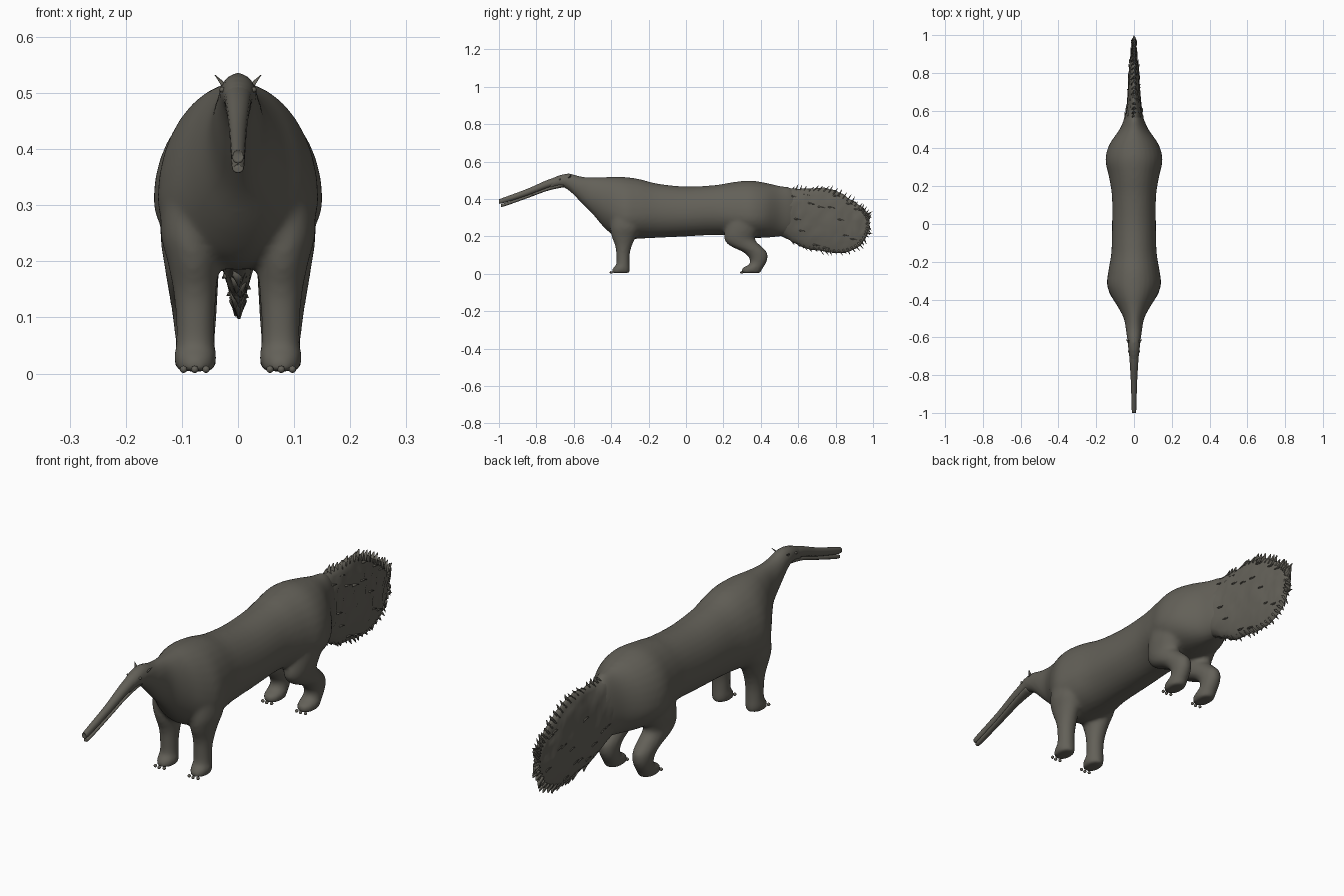
import bpy, bmesh, math, random
from mathutils import Vector, Matrix

if "Cube" in bpy.data.objects:
    bpy.data.objects.remove(bpy.data.objects["Cube"])

random.seed(4)


def material(name, rgb):
    m = bpy.data.materials.new(name)
    m.diffuse_color = (*rgb, 1)
    m.use_nodes = True
    m.node_tree.nodes["Principled BSDF"].inputs["Base Color"].default_value = m.diffuse_color
    return m


FUR = material("grey brown fur", (0.125, 0.118, 0.098))


def smooth_stations(st, n):
    """Catmull-Rom interpolation of rows of numbers."""
    out = []
    for i in range(len(st) - 1):
        p0, p1, p2, p3 = st[max(i - 1, 0)], st[i], st[i + 1], st[min(i + 2, len(st) - 1)]
        for k in range(n):
            t = k / n
            out.append([0.5 * (2 * b + (c - a) * t + (2 * a - 5 * b + 4 * c - d) * t * t
                               + (3 * b - a - 3 * c + d) * t ** 3)
                        for a, b, c, d in zip(p0, p1, p2, p3)])
    return out + [list(st[-1])]


def skin(bm, rings):
    """Join rings of points into a closed tube."""
    vs = [[bm.verts.new(p) for p in r] for r in rings]
    n = len(vs[0])
    for a, b in zip(vs, vs[1:]):
        for i in range(n):
            bm.faces.new((a[i], a[(i + 1) % n], b[(i + 1) % n], b[i]))
    bm.faces.new(vs[0])
    bm.faces.new(vs[-1])


def loft_y(bm, stations, segs=32, steps=4, jitter=0.0):
    """Rows: y, bottom z, top z, half width, height fraction of the widest point."""
    rings = []
    for y, zb, zt, w, f in smooth_stations(stations, steps):
        zc = zb + f * (zt - zb)
        ring = []
        for i in range(segs):
            a = math.tau * i / segs
            s = math.sin(a)
            j = random.uniform(-jitter, jitter)
            x = w * math.cos(a)
            ring.append((x + j * x / max(w, 0.004), y + j, zc + s * ((zt - zc) if s > 0 else (zc - zb)) + j))
        rings.append(ring)
    skin(bm, rings)


def loft_z(bm, stations, side, segs=24, steps=4):
    """Rows: z, centre x, half width x, centre y, half depth y."""
    rings = []
    for z, cx, rx, cy, ry in smooth_stations(stations, steps):
        rings.append([(side * (cx + rx * math.cos(math.tau * i / segs)),
                       cy + ry * math.sin(math.tau * i / segs), z) for i in range(segs)])
    skin(bm, rings)


def finish(bm, name):
    bmesh.ops.recalc_face_normals(bm, faces=bm.faces[:])
    me = bpy.data.meshes.new(name)
    bm.to_mesh(me)
    bm.free()
    for p in me.polygons:
        p.use_smooth = True
    ob = bpy.data.objects.new(name, me)
    bpy.context.collection.objects.link(ob)
    me.materials.append(FUR)
    return ob


def cone(bm, base, tip, radius, flat=1.0, segs=6):
    """Pointed tuft from base to tip, optionally flattened."""
    base, tip = Vector(base), Vector(tip)
    d = tip - base
    rot = d.to_track_quat('Z', 'X').to_matrix().to_4x4()
    m = Matrix.Translation((base + tip) / 2) @ rot @ Matrix.Diagonal((flat, 1, 1, 1))
    bmesh.ops.create_cone(bm, cap_ends=True, segments=segs, radius1=radius,
                          radius2=radius * 0.12, depth=d.length, matrix=m)


def ball(bm, pos, r):
    bmesh.ops.create_uvsphere(bm, u_segments=12, v_segments=8, radius=r,
                              matrix=Matrix.Translation(pos))


# Body with head and four legs, fused into one smooth skin
bm = bmesh.new()
loft_y(bm, [(-.73, .45, .506, .022, .5), (-.67, .466, .53, .03, .5), (-.62, .44, .536, .035, .5),
            (-.56, .38, .52, .043, .55), (-.5, .32, .516, .054, .5), (-.44, .25, .517, .085, .45),
            (-.38, .2, .52, .122, .4), (-.32, .185, .517, .143, .38), (-.25, .188, .507, .136, .4),
            (-.15, .193, .482, .12, .45), (0, .2, .467, .116, .45), (.15, .208, .474, .117, .45),
            (.25, .203, .49, .133, .4), (.34, .193, .499, .151, .38), (.42, .193, .488, .131, .4),
            (.5, .2, .47, .077, .45), (.56, .21, .46, .05, .45), (.6, .25, .42, .03, .5)])
for side in (-1, 1):
    loft_z(bm, [(.33, .08, .055, -.32, .08), (.25, .085, .053, -.325, .08), (.2, .08, .046, -.332, .066),
                (.15, .077, .039, -.334, .045), (.1, .076, .035, -.337, .036), (.05, .076, .035, -.338, .036),
                (.03, .076, .038, -.346, .046), (.004, .076, .034, -.35, .048)], side)
    loft_z(bm, [(.33, .085, .055, .33, .1), (.24, .085, .053, .3, .09), (.185, .082, .048, .287, .082),
                (.15, .08, .045, .318, .083), (.115, .078, .041, .37, .063), (.08, .077, .037, .388, .048),
                (.05, .076, .035, .38, .044), (.03, .076, .038, .355, .056), (.004, .076, .034, .348, .05)], side)
body = finish(bm, "body_and_legs")
rm = body.modifiers.new("fuse", 'REMESH')
rm.mode = 'VOXEL'
rm.voxel_size = 0.008
rm.use_smooth_shade = True
sm = body.modifiers.new("soften", 'SMOOTH')
sm.factor = 0.5
sm.iterations = 9

# Long snout: upper jaw and thin lower jaw with a mouth line between
bm = bmesh.new()
loft_y(bm, [(-1, .382, .398, .007, .5), (-.985, .376, .404, .012, .5), (-.85, .418, .454, .016, .5),
            (-.74, .458, .502, .022, .5), (-.65, .48, .53, .028, .5)], 16)
finish(bm, "upper_jaw")
bm = bmesh.new()
loft_y(bm, [(-.99, .362, .372, .006, .5), (-.975, .36, .377, .011, .5), (-.85, .404, .419, .014, .5),
            (-.74, .444, .462, .018, .5), (-.65, .464, .49, .024, .5)], 16)
finish(bm, "lower_jaw")

# Eyes, ears
bm = bmesh.new()
for s in (-1, 1):
    ball(bm, (s * .028, -.675, .506), .005)
finish(bm, "eyes")
bm = bmesh.new()
for s in (-1, 1):
    cone(bm, (s * .024, -.625, .513), (s * .041, -.613, .532), .009, .4)
ears = finish(bm, "ears")

# Claws: three small beads ahead of each foot
bm = bmesh.new()
for s in (-1, 1):
    for y in (-.402, .296):
        for dx, dy in ((-.02, .004), (0, 0), (.02, .004)):
            ball(bm, (s * (.077 + dx), y + dy, .0075), .0065)
finish(bm, "claws")

# Bushy tail: thin ragged blade with tufts round the rim
tail = [(.42, .23, .45, .08, .5), (.5, .21, .455, .066, .5), (.57, .17, .455, .047, .5),
        (.64, .137, .455, .037, .5), (.72, .125, .46, .031, .5), (.8, .112, .443, .026, .5),
        (.87, .12, .405, .019, .5), (.93, .15, .365, .012, .5), (.965, .2, .33, .007, .5),
        (.98, .24, .3, .004, .5)]
bm = bmesh.new()
loft_y(bm, tail, 36, 4, 0.0035)
finish(bm, "tail")

bm = bmesh.new()
for y, zb, zt, w, f in smooth_stations(tail, 3)[6:]:
    zc = (zb + zt) / 2
    for edge, out in ((zt, 1), (zb, -1)):
        length = random.uniform(.006, .024)
        lean = random.uniform(.004, .02) if y < .96 else .012
        cone(bm, (0, y - .01, edge - out * .016),
             (random.uniform(-.006, .006), min(y + lean, .997), edge + out * length), .016, .4)
    # small tufts lying along both flanks
    for s in (-1, 1):
        if y < .92:
            a = random.uniform(-1.1, 1.1)
            z = zc + (zt - zc) * math.sin(a)
            x = w * math.cos(a)
            cone(bm, (s * (x - .006), y - .012, z), (s * (x + .004), y + .022, z - .006), .009, .7)
# tufts at the tail end
for i in range(5):
    z = .22 + .024 * i
    cone(bm, (0, .962, z), (0, random.uniform(.985, 1.0), z + .006 * (i - 1)), .014, .4)
finish(bm, "tail_tufts")
